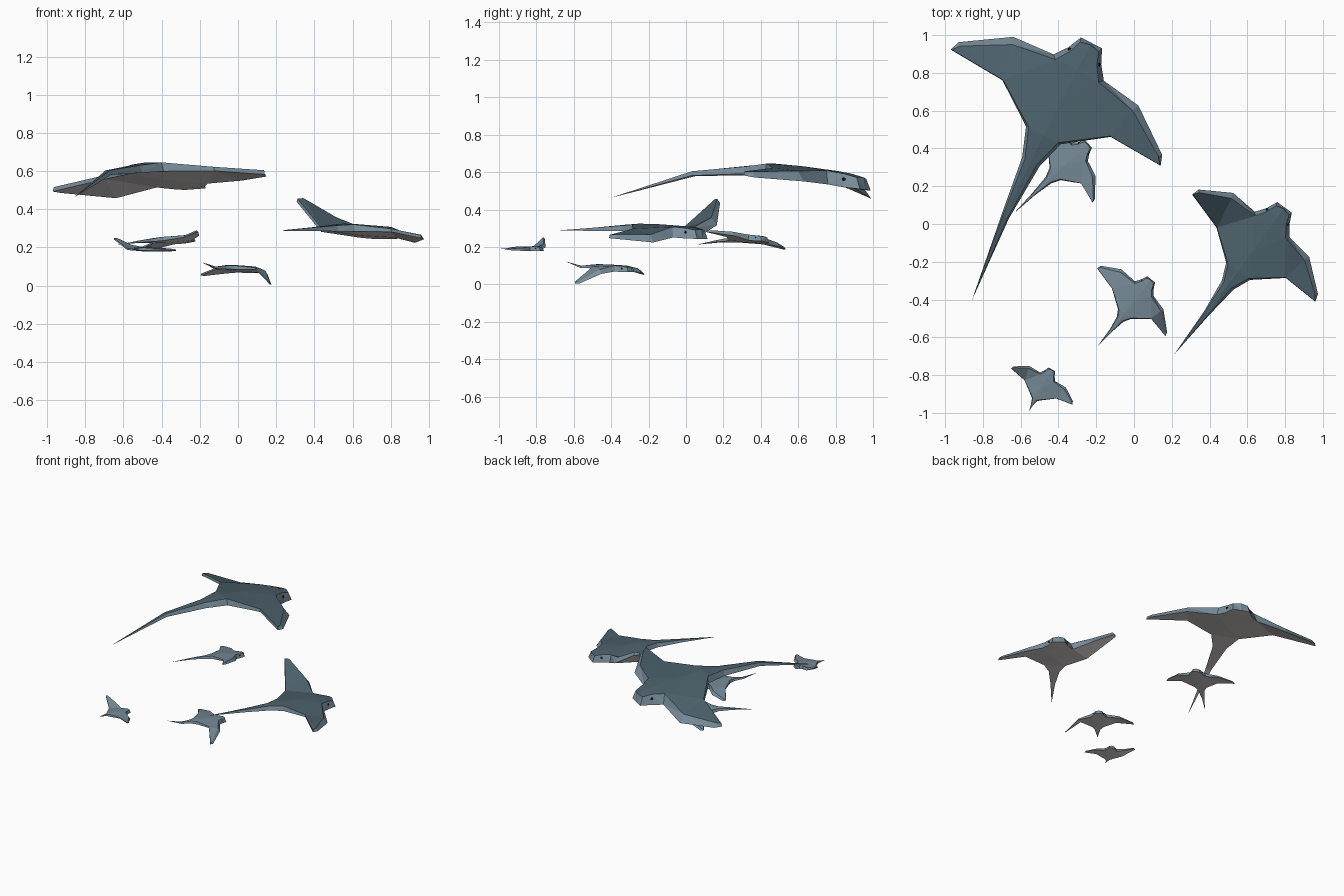
import bpy, bmesh
from math import sin, cos, radians
from mathutils import Vector

if "Cube" in bpy.data.objects:
    bpy.data.objects.remove(bpy.data.objects["Cube"])


def material(name, rgb):
    m = bpy.data.materials.new(name)
    m.diffuse_color = (*rgb, 1)
    m.use_nodes = True
    m.node_tree.nodes["Principled BSDF"].inputs["Base Color"].default_value = m.diffuse_color
    return m


BACK_DARK = material("back_dark", (0.07, 0.115, 0.145))
BACK_LIGHT = material("back_light", (0.17, 0.24, 0.29))
FLANK = material("flank", (0.19, 0.27, 0.33))
BELLY = material("belly", (0.7, 0.66, 0.65))
EYE = material("eye", (0.01, 0.01, 0.01))

# Half outline, head to tail: rim forward, rim side, rim height, top forward, top side, top height
OUTLINE = [
    (.292, .063, -.035, .268, .055, .025),   # 0 head corner
    (.215, .098, -.038, .200, .080, .035),   # 1 cheek
    (.145, .150, -.035, .125, .130, .038),   # 2 wing notch
    (.118, .380, -.028, .080, .365, .024),   # 3 wing leading corner
    (-.050, .620, -.015, -.066, .605, .015),  # 4 wing tip front
    (-.105, .640, -.013, -.103, .634, .010),  # 5 wing tip back
    (-.102, .325, -.012, -.100, .320, .010),  # 6 wing trailing corner
    (-.260, .103, -.020, -.258, .088, .028),  # 7 tail root
    (-.410, .052, -.018, -.410, .035, .022),  # 8 tail
    (-.720, .022, -.012, -.720, .014, .012),  # 9 tail middle
]
# Outline corners that get a spine point, with the spine's forward position
SPINE = {0: .28, 1: .205, 2: .13, 6: -.09, 7: -.26, 8: -.41, 9: -.72}
# Faces of half a layer: numbers are outline corners, "s" marks spine points
HALF = [("s0", 0, 1, "s1"), ("s1", 1, 2, "s2"), ("s2", 2, 6, "s6"), (2, 3, 6),
        (3, 4, 6), (4, 5, 6), ("s6", 6, 7, "s7"), ("s7", 7, 8, "s8"),
        ("s8", 8, 9, "s9"), ("s9", 9, "tip")]


def build_ray(name, centre, yaw, size, pitch, roll, left, right, tail, back):
    """left/right wing = lift at leading corner, lift at tip, span factor, forward sweep at tip;
    tail = end, sway, middle lift, tip lift."""
    a = radians(yaw)
    fwd, side = Vector((sin(a), cos(a), 0)), Vector((cos(a), -sin(a), 0))
    end, sway, mid_lift, tip_lift = tail

    def place(u, v, z):
        z += pitch * max(u, -.26) + roll * v
        if u < -.26:
            t = (-.26 - u) / .46
            if t <= 1:
                z += mid_lift * t
                v += sway * .3 * t
                u = -.26 + (end + .26) * .5 * t
            else:
                z, v, u = z + tip_lift, v + sway, end
        return Vector(centre) + size * (u * fwd + v * side + Vector((0, 0, z)))

    bm = bmesh.new()
    tip = bm.verts.new(place(-2, 0, 0))
    layers = []
    for layer in (0, 1):
        pts = {"tip": tip}
        for i, u in SPINE.items():
            z = OUTLINE[i][2 + 3 * layer] + (.006 if layer and i < 9 else 0)
            if i == 6:
                z = .042 if layer else -.034
            pts["s%d" % i] = bm.verts.new(place(u if layer or i else .292, 0, z))
        for s in (-1, 1):
            lead, end_lift, span, sweep = left if s < 0 else right
            for i, p in enumerate(OUTLINE):
                u, v, z = p[3 * layer:3 * layer + 3]
                if v > .15:
                    v = .15 + (v - .15) * span
                if i == 3:
                    z, u = z + lead, u + sweep / 2
                elif i in (4, 5):
                    z, u = z + end_lift, u + sweep
                pts[(s, i)] = bm.verts.new(place(u, v * s, z))
        layers.append(pts)

    def face(verts, mat):
        bm.faces.new(verts).material_index = mat

    for s in (-1, 1):
        get = lambda layer, k: layers[layer][k if isinstance(k, str) else (s, k)]
        # Belly and back
        for keys in HALF:
            face([get(0, k) for k in keys], 2)
            face([get(1, k) for k in keys], 0)
        # Flank strip around the edge
        chain = ["s0"] + list(range(10))
        for k, n in zip(chain, chain[1:]):
            face([get(0, k), get(0, n), get(1, n), get(1, k)], 1)
        face([get(0, 9), tip, get(1, 9)], 1)
    bmesh.ops.triangulate(bm, faces=bm.faces[:])
    bmesh.ops.recalc_face_normals(bm, faces=bm.faces[:])
    me = bpy.data.meshes.new(name)
    bm.to_mesh(me)
    bm.free()
    for m in (back, FLANK, BELLY):
        me.materials.append(m)
    bpy.context.collection.objects.link(bpy.data.objects.new(name, me))

    # Eyes on the cheeks
    for s, label in ((-1, "left"), (1, "right")):
        bpy.ops.mesh.primitive_ico_sphere_add(subdivisions=1, radius=.010 * size,
                                              location=place(.208, s * .088, .005))
        eye = bpy.context.object
        eye.name = name + "_" + label + "_eye"
        eye.data.materials.append(EYE)


# The school of rays
build_ray("largest_ray", (-.36, .70, .578), 27.6, 1.0, -.13, .067,
          (-.05, -.04, 1.01, .02), (-.01, -.04, .97, -.01), (-1.21, .07, -.02, -.15), BACK_DARK)
build_ray("large_ray", (.667, -.091, .285), 36, .757, -.07, 0,
          (.08, .215, .87, .09), (-.045, -.045, .84, -.01), (-.995, -.02, -.005, -.015), BACK_DARK)
build_ray("upper_small_ray", (-.334, .34, .24), 48, .43, .02, .15,
          (-.01, -.02, .95, .06), (.02, .02, .86, -.05), (-.96, .02, -.02, -.06), BACK_LIGHT)
build_ray("middle_small_ray", (.016, -.39, .087), 37.7, .42, -.06, 0,
          (-.02, -.07, .97, .09), (-.04, -.19, .88, -.06), (-.78, -.02, .0, .07), BACK_LIGHT)
build_ray("smallest_ray", (-.48, -.848, .19), 30, .31, 0, 0,
          (.05, .18, .94, .06), (-.01, -.01, .92, .05), (-.52, .02, 0, 0), BACK_LIGHT)
